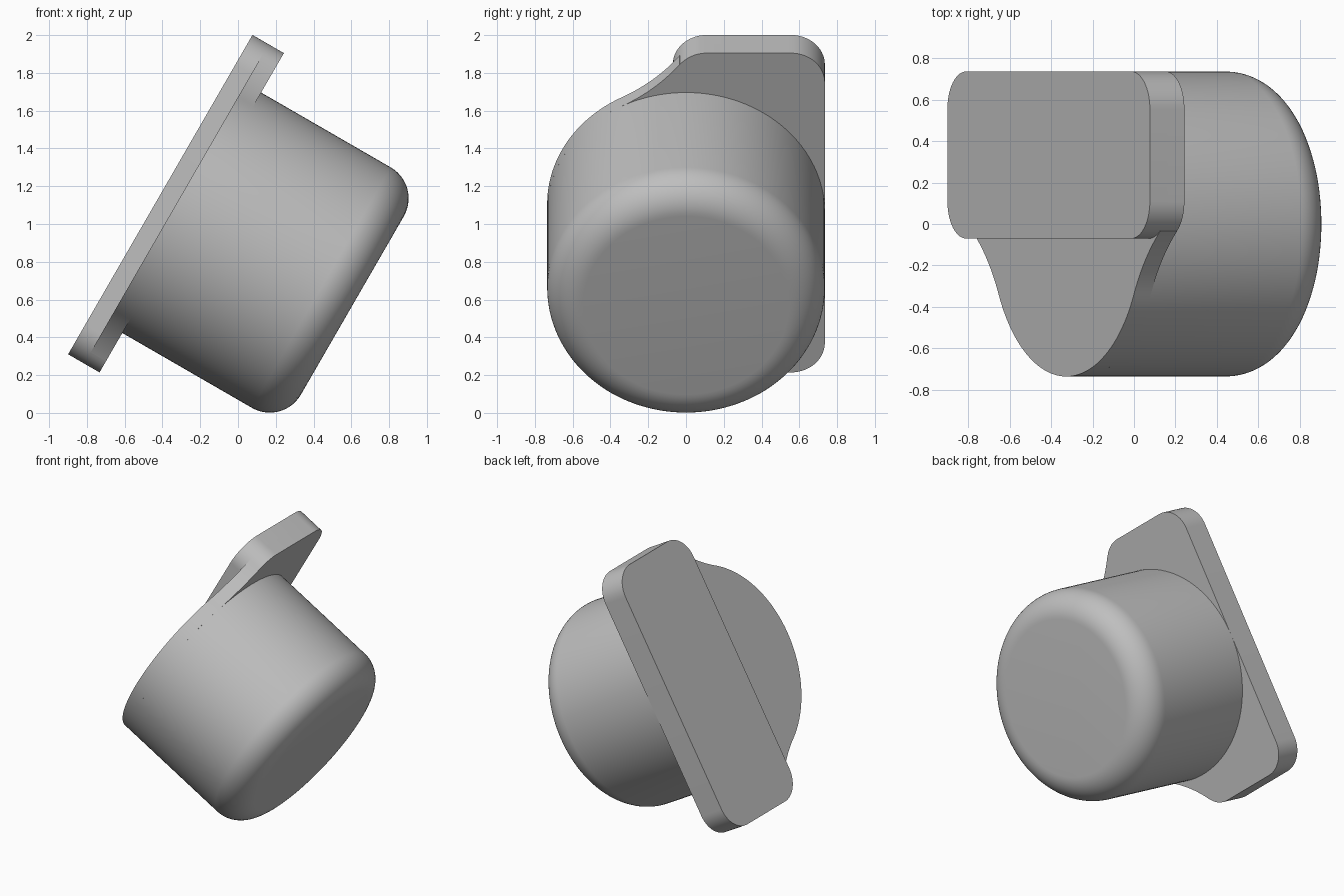
import bpy, bmesh
from math import sin, cos, radians, atan2, degrees
from mathutils import Matrix, Vector

cube = bpy.data.objects.get("Cube")
if cube:
    bpy.data.objects.remove(cube, do_unlink=True)

# Main sizes: cup radius, plate half length, corner radius, web fillet radius
CUP_R, HALF, CORNER, FILLET = 0.735, 0.976, 0.18, 0.94
V_LOW, V_HIGH = -0.07, 0.735
Z_END, Z_FRONT, Z_STEP, Z_BACK = -0.24, 0.742, 0.836, 0.934

# Tilted frame: local x runs up the plate, local z points out of its back
FRAME = Matrix.Translation((0.3975, 0, 0.6885)) @ Matrix.Rotation(radians(-60), 4, "Y")

grey = bpy.data.materials.new("plain_grey")
grey.use_nodes = True
grey.diffuse_color = (0.52, 0.52, 0.52, 1)
bsdf = grey.node_tree.nodes["Principled BSDF"]
bsdf.inputs["Base Color"].default_value = grey.diffuse_color
bsdf.inputs["Roughness"].default_value = 0.6


def arc(cx, cy, r, start, end, n):
    angles = [radians(start + (end - start) * i / n) for i in range(n + 1)]
    return [(cx + r * cos(a), cy + r * sin(a)) for a in angles]


def finish(name, bm):
    bmesh.ops.remove_doubles(bm, verts=bm.verts, dist=0.0002)
    bmesh.ops.recalc_face_normals(bm, faces=bm.faces)
    bm.transform(FRAME)
    mesh = bpy.data.meshes.new(name)
    bm.to_mesh(mesh)
    bm.free()
    mesh.materials.append(grey)
    obj = bpy.data.objects.new(name, mesh)
    bpy.context.collection.objects.link(obj)
    bpy.ops.object.select_all(action="DESELECT")
    obj.select_set(True)
    bpy.context.view_layer.objects.active = obj
    bpy.ops.object.shade_smooth_by_angle(angle=radians(30))


def prism(name, half, z0, z1):
    """Mirror a half outline across local x and extrude it."""
    outline = half + [(-u, v) for u, v in reversed(half)]
    bm = bmesh.new()
    verts = [bm.verts.new((u, v, z0)) for u, v in outline]
    bmesh.ops.remove_doubles(bm, verts=verts, dist=0.0002)
    bm.verts.ensure_lookup_table()
    face = bm.faces.new(list(bm.verts))
    made = bmesh.ops.extrude_face_region(bm, geom=[face])["geom"]
    top = [g for g in made if isinstance(g, bmesh.types.BMVert)]
    bmesh.ops.translate(bm, verts=top, vec=(0, 0, z1 - z0))
    finish(name, bm)


# Cup: revolved profile with a rounded closed end
bm = bmesh.new()
round_r = 0.19
profile = [(0, Z_END)]
profile += arc(CUP_R - round_r, Z_END + round_r, round_r, -90, 0, 14)
profile += [(CUP_R, Z_FRONT), (0, Z_FRONT)]
verts = [bm.verts.new((r, 0, z)) for r, z in profile]
edges = [bm.edges.new(pair) for pair in zip(verts, verts[1:])]
bmesh.ops.spin(bm, geom=verts + edges, cent=(0, 0, 0), axis=(0, 0, 1),
               angle=radians(360), steps=128)
finish("cup_body", bm)

# Flange: plate outline blended into the cup circle by concave fillets
cu = HALF - CORNER
cv = V_LOW + CORNER
web_angle = -27.57
fu = (CUP_R + FILLET) * cos(radians(web_angle))
fv = (CUP_R + FILLET) * sin(radians(web_angle))
corner_angle = degrees(atan2(fv - cv, fu - cu))
upper = arc(cu, V_HIGH - CORNER, CORNER, 90, 0, 14)
flange = upper + arc(cu, cv, CORNER, 0, corner_angle, 10)
flange += arc(fu, fv, FILLET, 180 + corner_angle, 180 + web_angle, 16)
flange += arc(0, 0, CUP_R, web_angle, -90, 24)
prism("flange", flange, Z_FRONT, Z_STEP)

# Raised mounting plate on the back of the flange
plate = upper + arc(cu, cv, CORNER, 0, -90, 14)
prism("mounting_plate", plate, Z_STEP, Z_BACK)
